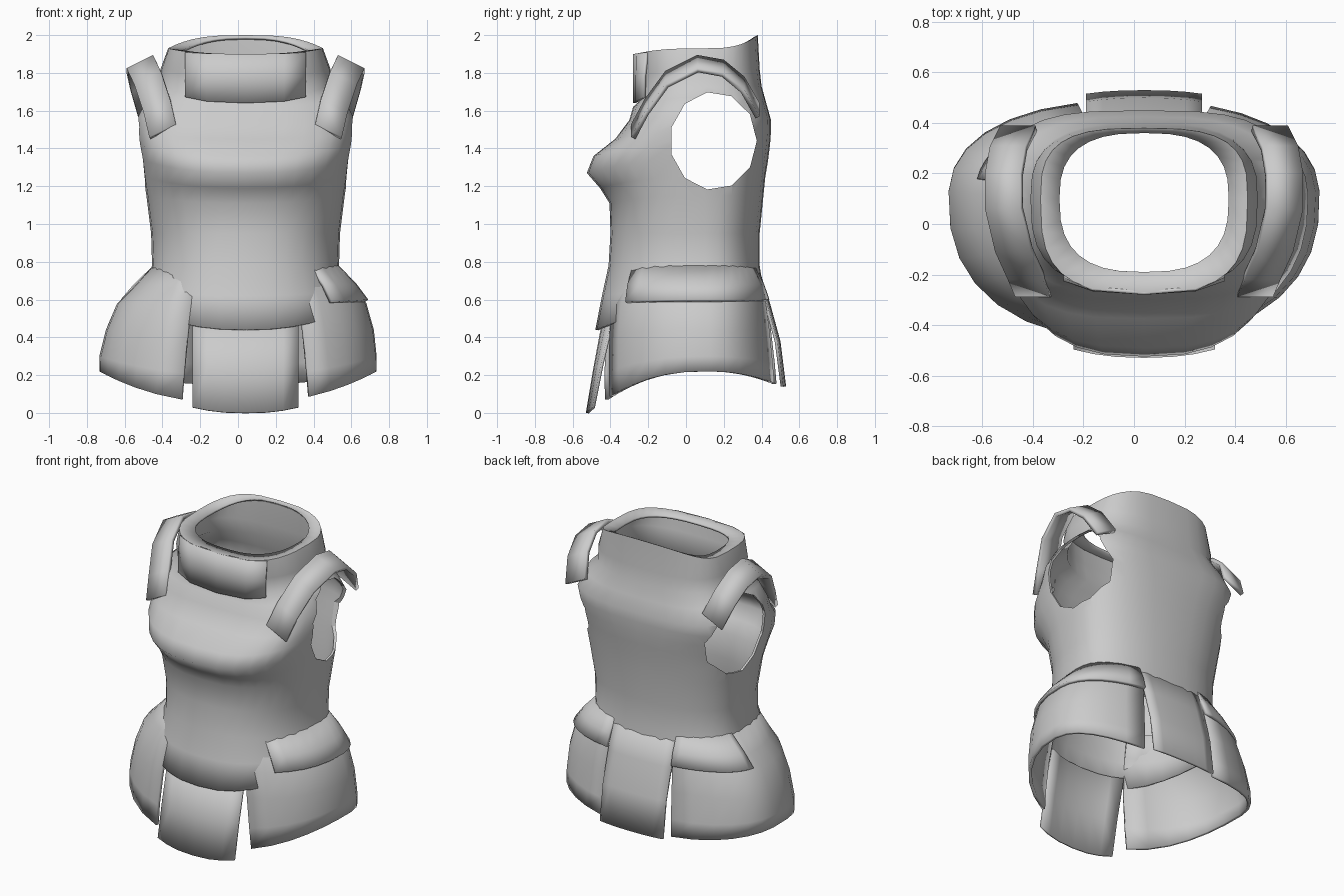
import bpy, bmesh
from math import sin, cos, asin, pi, radians
from mathutils import Vector

cube = bpy.data.objects.get("Cube")
if cube:
    bpy.data.objects.remove(cube)

grey = bpy.data.materials.new("plain_grey")
grey.use_nodes = True
colour = (0.6, 0.6, 0.6, 1)
grey.diffuse_color = colour
grey.node_tree.nodes["Principled BSDF"].inputs["Base Color"].default_value = colour

CX, CY = 0.04, 0.1


def ring(z, hx, yf, yb, lf=0, lb=0, power=0.86, cx=CX):
    """Rounded oval: height, half width, front y, back y, front lift, back lift, squareness, centre."""
    return z, hx, yf, yb, lf, lb, power, cx


def ring_point(level, a):
    """Point on a ring; angle 0 is the front."""
    z, hx, yf, yb, lf, lb, power, cx = level
    s, c = sin(a), cos(a)
    x = cx + hx * abs(s) ** power * (1 if s > 0 else -1)
    reach = (yf if c > 0 else yb) - CY
    y = CY + reach * abs(c) ** power
    return Vector((x, y, z + (lf if c > 0 else lb) * c * c))


def edge_angle(level, x):
    """Angle at which a ring reaches the given x."""
    return asin((abs(x - level[7]) / level[1]) ** (1 / level[6]))


def grid_object(name, rows, closed, thick, smooth=40):
    bm = bmesh.new()
    verts = [[bm.verts.new(p) for p in row] for row in rows]
    n = len(rows[0])
    for low, high in zip(verts, verts[1:]):
        for j in range(n if closed else n - 1):
            k = (j + 1) % n
            bm.faces.new((low[j], low[k], high[k], high[j]))
    mesh = bpy.data.meshes.new(name)
    bm.to_mesh(mesh)
    bm.free()
    mesh.materials.append(grey)
    ob = bpy.data.objects.new(name, mesh)
    bpy.context.collection.objects.link(ob)
    bpy.ops.object.select_all(action="DESELECT")
    ob.select_set(True)
    bpy.context.view_layer.objects.active = ob
    bpy.ops.object.shade_smooth_by_angle(angle=radians(smooth))
    mod = ob.modifiers.new("Thickness", "SOLIDIFY")
    mod.thickness = thick
    mod.offset = -1
    return ob


def panel(name, levels, start, end, n=10, thick=0.015):
    """Part of a shell; start and end give the angle at each level."""
    rows = []
    for l in levels:
        a, b = start(l), end(l)
        rows.append([ring_point(l, a + (b - a) * j / n) for j in range(n + 1)])
    return grid_object(name, rows, False, thick)


# Breastplate and back: flared hem, projecting chest, neck with a folded rim
SEGMENTS = 32
body = [
    ring(0.55, 0.56, -0.48, 0.42, -0.11, 0.02),
    ring(0.65, 0.54, -0.445, 0.41, -0.03),
    ring(0.78, 0.495, -0.41, 0.39),
    ring(0.95, 0.50, -0.40, 0.39),
    ring(1.15, 0.525, -0.405, 0.41, -0.04, 0, 0.8),
    ring(1.25, 0.54, -0.455, 0.42, -0.06, 0, 0.78),
    ring(1.34, 0.55, -0.525, 0.435, -0.07, 0, 0.76),
    ring(1.42, 0.565, -0.49, 0.445, -0.06, 0, 0.72),
    ring(1.49, 0.575, -0.375, 0.45, -0.04, 0, 0.66),
    ring(1.57, 0.575, -0.30, 0.45, -0.02, -0.02, 0.62),
    ring(1.67, 0.525, -0.28, 0.425, -0.05, -0.03, 0.66),
    ring(1.74, 0.45, -0.24, 0.40, -0.08, -0.01, 0.7),
    ring(1.82, 0.45, -0.26, 0.39, -0.04, 0, 0.7),
    ring(1.93, 0.41, -0.27, 0.38, -0.03, 0.07, 0.65),
    ring(1.92, 0.335, -0.19, 0.36, -0.02, 0.07, 0.75),
]
rows = [[ring_point(l, 2 * pi * j / SEGMENTS) for j in range(SEGMENTS)] for l in body]
torso = grid_object("torso", rows, True, 0.015, 75)

# Arm openings
bpy.ops.mesh.primitive_cylinder_add(vertices=11, radius=1, depth=3,
                                    location=(0, 0.145, 1.44), rotation=(0, pi / 2, 0))
cutter = bpy.context.object
cutter.name = "arm_hole_cutter"
cutter.scale = (0.26, 0.23, 1)
cutter.hide_render = True
cutter.hide_set(True)
cut = torso.modifiers.new("Arm holes", "BOOLEAN")
cut.object = cutter
cut.operation = "DIFFERENCE"
cut.solver = "EXACT"

# Raised plate on the collar front
panel("collar_front_plate", [
    ring(1.73, 0.46, -0.28, 0.4, -0.09, 0, 0.7),
    ring(1.80, 0.46, -0.28, 0.4, -0.03, 0, 0.7),
    ring(1.92, 0.43, -0.28, 0.4, -0.02, 0, 0.7),
], lambda l: -edge_angle(l, CX + 0.32), lambda l: edge_angle(l, CX + 0.32), 4)

# Front and back hanging panels
panel("front_apron", [
    ring(0.25, 0.70, -0.53, 0.5, -0.25),
    ring(0.36, 0.64, -0.49, 0.5, -0.12),
    ring(0.56, 0.55, -0.44, 0.5, -0.05),
], lambda l: -edge_angle(l, CX + 0.28), lambda l: edge_angle(l, CX + 0.28), 6)
panel("back_apron", [
    ring(0.16, 0.70, -0.5, 0.53, 0, -0.02),
    ring(0.38, 0.65, -0.5, 0.50),
    ring(0.58, 0.60, -0.5, 0.445),
    ring(0.80, 0.50, -0.5, 0.375),
], lambda l: pi - edge_angle(l, CX + 0.23), lambda l: pi + edge_angle(l, CX + 0.23), 6)

# Flared hip skirts, upper hip guards and shoulder straps
skirt = [
    ring(0.22, 0.735, -0.46, 0.49, -0.17, -0.07, cx=0),
    ring(0.30, 0.735, -0.46, 0.48, -0.10, -0.04, cx=0),
    ring(0.44, 0.71, -0.45, 0.46, -0.03, cx=0.01),
    ring(0.58, 0.66, -0.43, 0.44, cx=0.02),
    ring(0.66, 0.59, -0.41, 0.42, cx=0.03),
    ring(0.79, 0.48, -0.38, 0.38),
]
guard = [
    ring(0.60, 0.66, -0.445, 0.455, -0.02, cx=0.03),
    ring(0.68, 0.595, -0.43, 0.43, cx=0.035),
    ring(0.79, 0.485, -0.39, 0.38),
]
# Strap path: y, z, inner offset from the centre line
strap = [(-0.29, 1.53, 0.37), (-0.22, 1.66, 0.40), (-0.11, 1.81, 0.45), (0.06, 1.895, 0.49),
         (0.20, 1.87, 0.49), (0.31, 1.78, 0.47), (0.39, 1.64, 0.43)]


def sided(name, sign, levels, front, back, n=12):
    if sign > 0:
        return panel(name, levels, front, back, n, 0.02)
    return panel(name, levels, lambda l: -back(l), lambda l: -front(l), n, 0.02)


for label, sign in (("left", 1), ("right", -1)):
    def front_edge(l):
        return edge_angle(l, CX + sign * (0.37 - 0.14 * l[0]))

    def back_edge(l):
        return pi - edge_angle(l, CX + sign * (0.28 - 0.07 * l[0]))

    start = radians(42 if sign > 0 else 100)
    sided(label + "_hip_skirt", sign, skirt, front_edge, back_edge)
    sided(label + "_hip_guard", sign, guard, lambda l: start, back_edge)
    inner = [(CX + sign * x, y, z) for y, z, x in strap]
    outer = [(CX + sign * (x + 0.14), y, z - 0.07) for y, z, x in strap]
    rows = [outer, inner] if sign > 0 else [inner, outer]
    grid_object(label + "_shoulder_strap", rows, False, 0.025)
